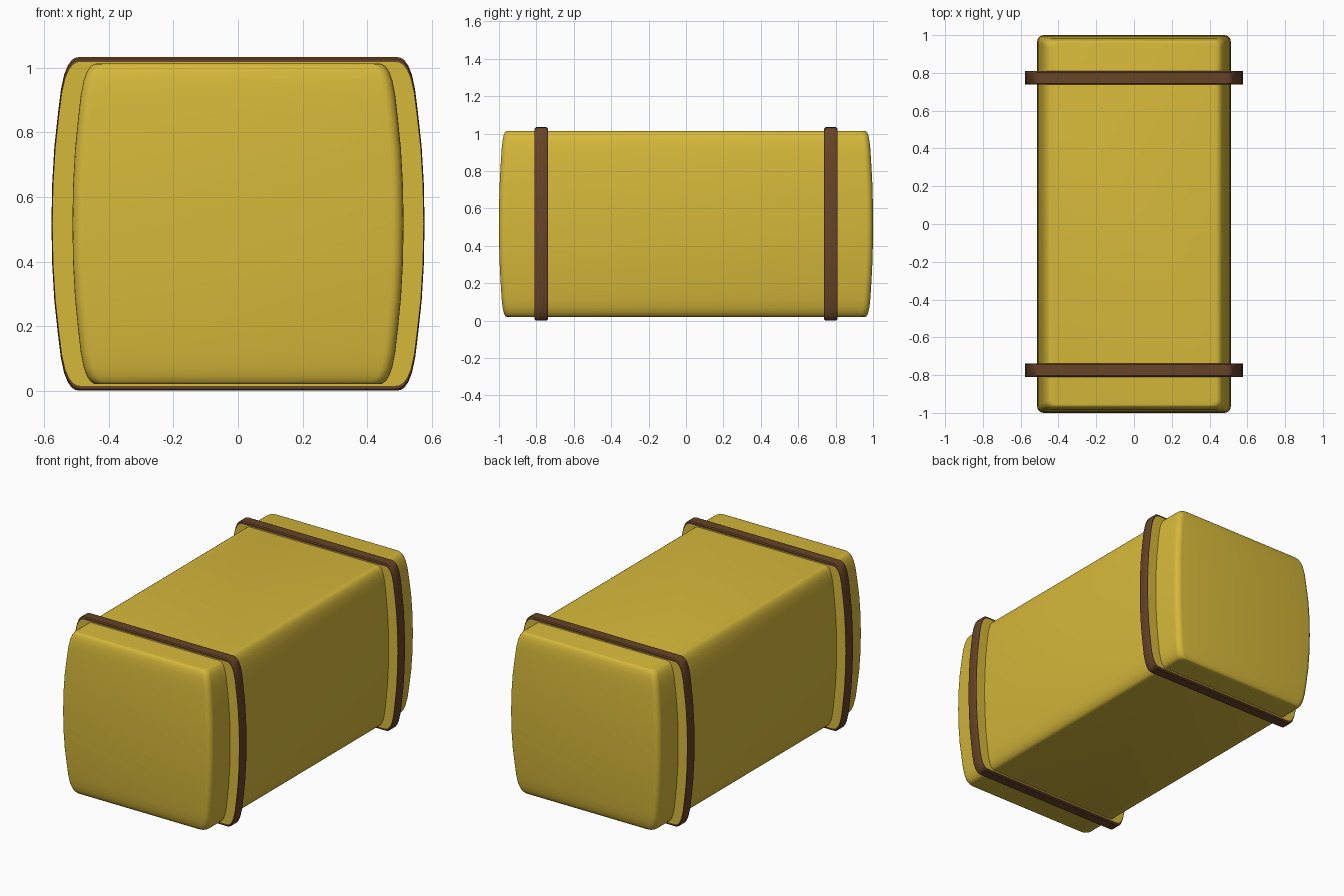
import bpy, bmesh, math

cube = bpy.data.objects.get("Cube")
if cube:
    bpy.data.objects.remove(cube, do_unlink=True)


def material(name, rgb):
    m = bpy.data.materials.new(name)
    m.use_nodes = True
    m.diffuse_color = (*rgb, 1)
    m.node_tree.nodes["Principled BSDF"].inputs["Base Color"].default_value = (*rgb, 1)
    return m


YELLOW = material("mustard yellow", (0.67, 0.48, 0.042))
BROWN = material("dark brown", (0.135, 0.058, 0.02))

MID = 0.517      # height of the centre line
HALF_X = 0.513   # half width of the body
HALF_Z = 0.497   # half height of the body

# Bulged side profile: (height above centre, inset from the widest point)
UPPER = [(0.0, 0.0), (0.12, 0.002), (0.23, 0.008), (0.33, 0.018), (0.40, 0.026),
         (0.445, 0.035), (0.472, 0.045), (0.488, 0.056), (0.495, 0.066), (HALF_Z, 0.078)]
PROFILE = [(-z, i) for z, i in reversed(UPPER[1:])] + UPPER


def finish(name, bm, mats, angle):
    bmesh.ops.recalc_face_normals(bm, faces=bm.faces)
    mesh = bpy.data.meshes.new(name)
    bm.to_mesh(mesh)
    bm.free()
    ob = bpy.data.objects.new(name, mesh)
    bpy.context.collection.objects.link(ob)
    for m in mats:
        mesh.materials.append(m)
    bpy.ops.object.select_all(action='DESELECT')
    ob.select_set(True)
    bpy.context.view_layer.objects.active = ob
    bpy.ops.object.shade_smooth_by_angle(angle=math.radians(angle))
    return ob


def loft(bm, rings):
    """Skin a stack of closed rings and cap both ends."""
    loops = [[bm.verts.new(p) for p in ring] for ring in rings]
    n = len(loops[0])
    for a, b in zip(loops, loops[1:]):
        for k in range(n):
            bm.faces.new((a[k], a[(k + 1) % n], b[(k + 1) % n], b[k]))
    return bm.faces.new(loops[0]), bm.faces.new(loops[-1])


def rounded_rect(hx, hy, z, r=0.035, steps=5):
    pts = []
    for q, (sx, sy) in enumerate([(1, 1), (-1, 1), (-1, -1), (1, -1)]):
        for s in range(steps + 1):
            a = (q + s / steps) * math.pi / 2
            pts.append((sx * (hx - r) + r * math.cos(a),
                        sy * (hy - r) + r * math.sin(a), z))
    return pts


# Body: soft-cornered block whose sides bulge towards the middle
bm = bmesh.new()
loft(bm, [rounded_rect(HALF_X - i, 1 - 0.55 * i, MID + z) for z, i in PROFILE])
finish("body", bm, [YELLOW], 50)


def band_outline(half_x, half_z, y):
    sx, sz = half_x / HALF_X, half_z / HALF_Z
    right = [((HALF_X - i) * sx, y, MID + z * sz) for z, i in PROFILE]
    return right + [(-x, y, z) for x, y, z in reversed(right)]


# Bands: brown rims with yellow faces on both sides
for name, cy in (("front_band", -0.774), ("back_band", 0.774)):
    bm = bmesh.new()
    caps = loft(bm, [band_outline(hx, hz, cy + d) for hx, hz, d in (
        (0.574, 0.502, -0.035), (0.576, 0.511, -0.035), (0.578, 0.517, -0.029),
        (0.578, 0.517, 0.029), (0.576, 0.511, 0.035), (0.574, 0.502, 0.035))])
    for f in bm.faces:
        f.material_index = 1
    for f in caps:
        f.material_index = 0
    finish(name, bm, [YELLOW, BROWN], 35)
